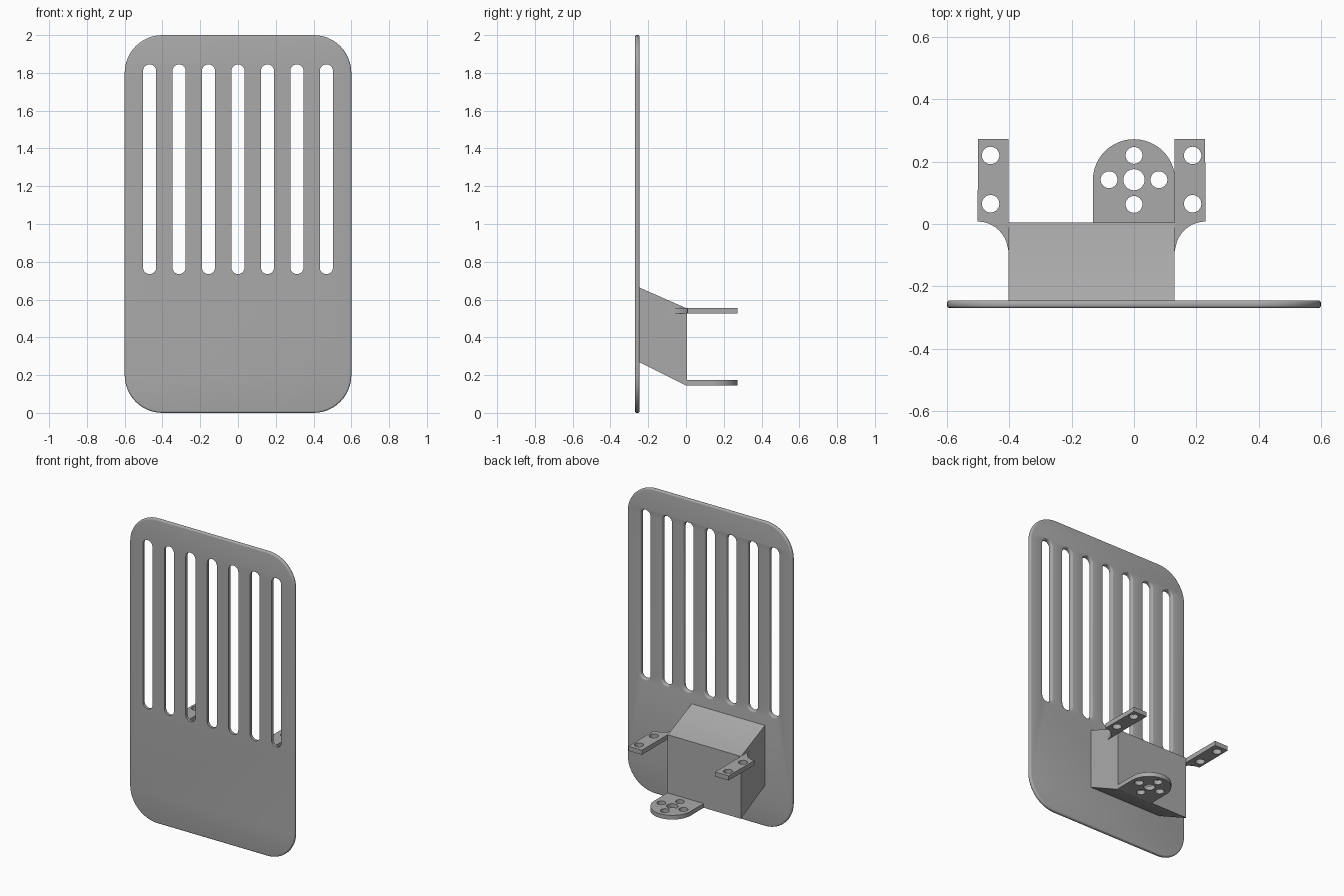
import bpy, bmesh, math
from mathutils import Matrix, Vector

if "Cube" in bpy.data.objects:
    bpy.data.objects.remove(bpy.data.objects["Cube"], do_unlink=True)

GREY = (0.4, 0.4, 0.4, 1)
grey = bpy.data.materials.new("plain_grey")
grey.use_nodes = True
grey.diffuse_color = GREY
grey.node_tree.nodes["Principled BSDF"].inputs["Base Color"].default_value = GREY


def arc(cx, cy, r, start, end, n):
    """Points on an arc, angles in degrees."""
    angles = [math.radians(start + (end - start) * i / n) for i in range(n + 1)]
    return [(cx + r * math.cos(a), cy + r * math.sin(a)) for a in angles]


def circle(cx, cy, r):
    return arc(cx, cy, r, 0, 360, 32)[:-1]


def rounded_rect(cx, cy, w, h, r, n):
    dx, dy = w / 2 - r, h / 2 - r
    pts = []
    for i, (sx, sy) in enumerate([(1, 1), (-1, 1), (-1, -1), (1, -1)]):
        pts += arc(cx + sx * dx, cy + sy * dy, r, 90 * i, 90 * i + 90, n)
    # drop points that coincide where two arcs meet
    return [p for i, p in enumerate(pts) if math.dist(p, pts[i - 1]) > 1e-5]


def slab(name, outline, holes, thickness, matrix, bevel_rule=None, radius=0.0):
    """Extrude a flat outline with holes, centred on its own plane."""
    curve = bpy.data.curves.new(name, 'CURVE')
    curve.dimensions = '2D'
    curve.fill_mode = 'BOTH'
    curve.extrude = thickness / 2
    for loop in [outline] + holes:
        spline = curve.splines.new('POLY')
        spline.points.add(len(loop) - 1)
        for point, (x, y) in zip(spline.points, loop):
            point.co = (x, y, 0, 1)
        spline.use_cyclic_u = True
    temp = bpy.data.objects.new("temp", curve)
    bpy.context.collection.objects.link(temp)
    mesh = bpy.data.meshes.new_from_object(
        temp.evaluated_get(bpy.context.evaluated_depsgraph_get()))
    bpy.data.objects.remove(temp)
    bpy.data.curves.remove(curve)

    bm = bmesh.new()
    bm.from_mesh(mesh)
    bpy.data.meshes.remove(mesh)
    bmesh.ops.remove_doubles(bm, verts=bm.verts, dist=1e-5)
    bmesh.ops.recalc_face_normals(bm, faces=bm.faces)
    if bevel_rule:
        rims = [e for e in bm.edges if len(e.link_faces) == 2
                and abs(e.verts[0].co.z - e.verts[1].co.z) < 1e-5
                and e.calc_face_angle() > 1 and bevel_rule(e)]
        bmesh.ops.bevel(bm, geom=rims, offset=radius, segments=4, profile=0.5,
                        affect='EDGES', clamp_overlap=False)
    bm.transform(matrix)
    return finish(name, bm)


def finish(name, bm):
    mesh = bpy.data.meshes.new(name)
    bm.to_mesh(mesh)
    bm.free()
    mesh.materials.append(grey)
    obj = bpy.data.objects.new(name, mesh)
    bpy.context.collection.objects.link(obj)
    bpy.ops.object.select_all(action='DESELECT')
    obj.select_set(True)
    bpy.context.view_layer.objects.active = obj
    bpy.ops.object.shade_smooth_by_angle(angle=math.radians(32))
    return obj


# Slotted plate: outer rim rounded on both sides, slots rounded at the back
SLOT_TOP, SLOT_BOTTOM = 1.845, 0.735
outline = rounded_rect(0, 1, 1.2, 2, 0.2, 12)
slots = [rounded_rect(0.156 * i, (SLOT_TOP + SLOT_BOTTOM) / 2, 0.07,
                      SLOT_TOP - SLOT_BOTTOM, 0.035, 8) for i in range(-3, 4)]


def plate_rim(edge):
    mid = (edge.verts[0].co + edge.verts[1].co) / 2
    in_slot_area = abs(mid.x) < 0.52 and 0.7 < mid.y < 1.88
    return not in_slot_area or mid.z < 0


slab("slotted_plate", outline, slots, 0.025,
     Matrix.Translation((0, -0.2575, 0)) @ Matrix.Rotation(math.pi / 2, 4, 'X'),
     plate_rim, 0.01)

# Slanted mounting block behind the plate
LEFT, RIGHT, BACK = 0.13, -0.402, 0.005
side = [(-0.25, 0.27), (0, 0.145), (BACK, 0.145),
        (BACK, 0.555), (0, 0.555), (-0.25, 0.665)]
bm = bmesh.new()
face = bm.faces.new([bm.verts.new((RIGHT, y, z)) for y, z in side])
swept = bmesh.ops.extrude_face_region(bm, geom=[face])["geom"]
bmesh.ops.translate(bm, vec=Vector((LEFT - RIGHT, 0, 0)),
                    verts=[v for v in swept if isinstance(v, bmesh.types.BMVert)])
bmesh.ops.recalc_face_normals(bm, faces=bm.faces)
finish("mounting_block", bm)

# Two side arms with curved gussets and screw holes
for name, root, s in (("left_arm", LEFT, 1), ("right_arm", RIGHT, -1)):
    shape = [(0, 0.272), (0, -0.09)] + arc(0.1, -0.09, 0.098, 180, 90, 10)[1:]
    shape += [(0.098, 0.272)]
    shape = [(root + s * x, y) for x, y in shape]
    holes = [circle(root + s * 0.058, y, 0.028) for y in (0.065, 0.22)]
    slab(name, shape, holes, 0.03, Matrix.Translation((0, 0, 0.54)))

# Rounded lower tab with a pivot hole and four screw holes
tab = [(-0.132, 0), (0.132, 0)] + arc(0, 0.14, 0.132, 0, 180, 32)
holes = [circle(0, 0.142, 0.034)]
holes += [circle(x, y, 0.027) for x, y in
          ((0.08, 0.142), (-0.08, 0.142), (0, 0.22), (0, 0.063))]
slab("lower_tab", tab, holes, 0.028, Matrix.Translation((0, 0, 0.159)))
